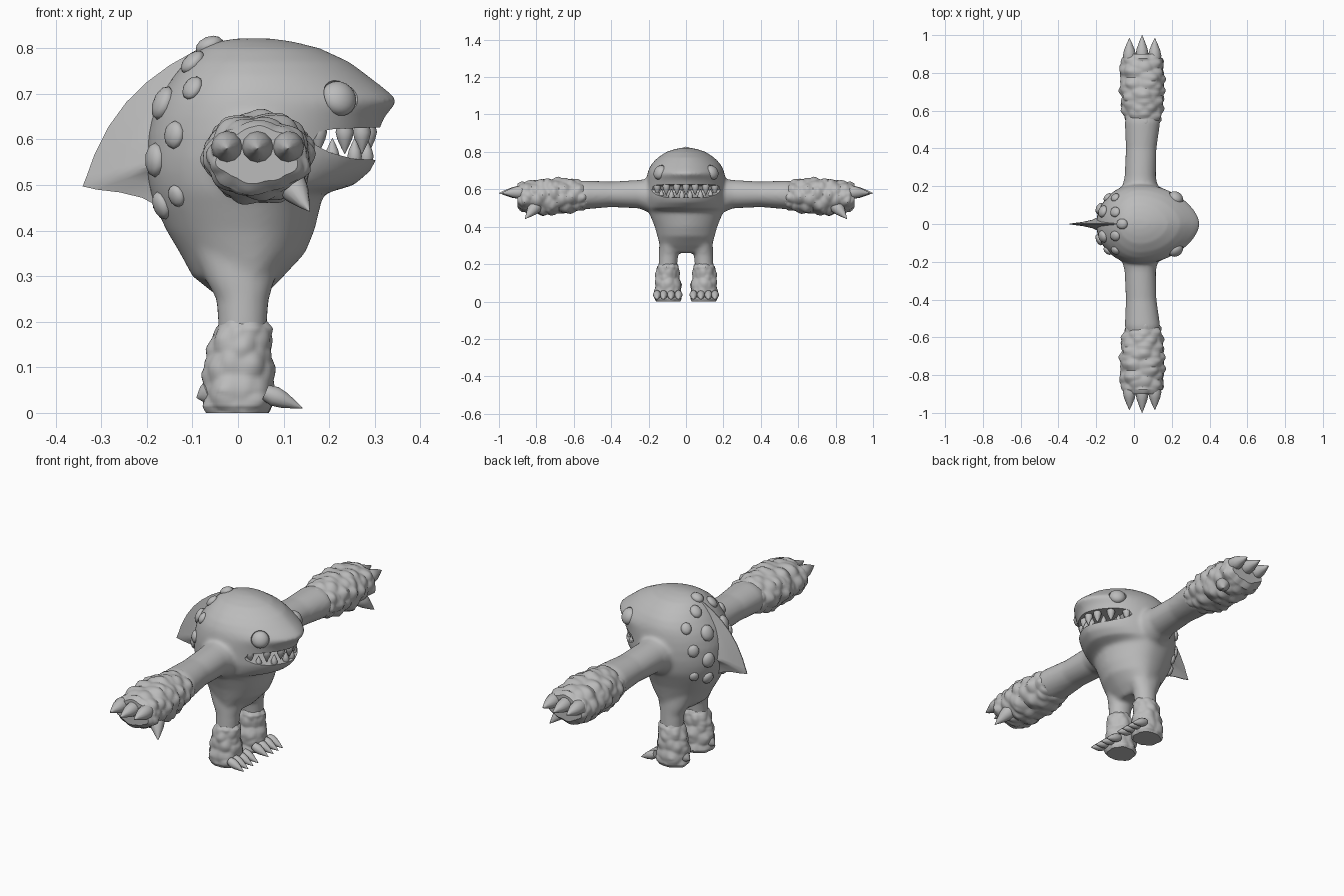
import bpy, bmesh, math
from mathutils import Vector, noise
from mathutils.bvhtree import BVHTree

start_cube = bpy.data.objects.get("Cube")
if start_cube:
    bpy.data.objects.remove(start_cube, do_unlink=True)

grey = bpy.data.materials.new("clay_grey")
grey.use_nodes = True
colour = (0.5, 0.5, 0.5, 1)
grey.diffuse_color = colour
grey.node_tree.nodes["Principled BSDF"].inputs["Base Color"].default_value = colour


def finish(name, bm, angle=40):
    bmesh.ops.recalc_face_normals(bm, faces=bm.faces)
    mesh = bpy.data.meshes.new(name)
    bm.to_mesh(mesh)
    bm.free()
    mesh.materials.append(grey)
    obj = bpy.data.objects.new(name, mesh)
    bpy.context.collection.objects.link(obj)
    shade(obj, angle)
    return obj


def shade(obj, angle):
    bpy.ops.object.select_all(action="DESELECT")
    obj.select_set(True)
    bpy.context.view_layer.objects.active = obj
    bpy.ops.object.shade_smooth_by_angle(angle=math.radians(angle))


def loft(bm, rings):
    """Skin a list of closed rings and cap both ends."""
    loops = [[bm.verts.new(p) for p in ring] for ring in rings]
    count = len(loops[0])
    for a, b in zip(loops, loops[1:]):
        for i in range(count):
            j = (i + 1) % count
            bm.faces.new((a[i], a[j], b[j], b[i]))
    bm.faces.new(loops[0])
    bm.faces.new(loops[-1])


def resample(stations, steps):
    """Linear in-betweens for a table of stations."""
    out = []
    for a, b in zip(stations, stations[1:]):
        out += [[p + (q - p) * k / steps for p, q in zip(a, b)] for k in range(steps)]
    return out + [stations[-1]]


def limb(bm, stations, side, along_y, steps=4, sides=32, scales=0.0):
    """Tube along y (arm) or z (leg), optionally covered in rocky scales."""
    rings = []
    for p, cx, c, ra, rb in resample(stations, steps):
        ring = []
        for i in range(sides):
            t = math.tau * i / sides
            u, v = math.cos(t), math.sin(t)
            cell = noise.voronoi(Vector((u * 1.5, v * 1.5, p * 22)))[0][0]
            k = 1 + scales * (0.45 - cell)
            x, w = cx + ra * u * k, c + rb * v * k
            ring.append((x, side * p, w) if along_y else (x, side * w, p))
        rings.append(ring)
    loft(bm, rings)


def claw(name, base, tip, radius):
    base, tip = Vector(base), Vector(tip)
    turn = (tip - base).to_track_quat("Z", "Y")
    rings = []
    for t, r in ((0, 0.8), (0.25, 1), (0.5, 0.8), (0.8, 0.36), (1, 0.02)):
        centre = base.lerp(tip, t)
        rings.append([centre + turn @ Vector((math.cos(a), math.sin(a), 0)) * r * radius
                      for a in (math.tau * i / 12 for i in range(12))])
    bm = bmesh.new()
    loft(bm, rings)
    return finish(name, bm, 50)


def ball(name, centre, size, normal, detail=3):
    bm = bmesh.new()
    bmesh.ops.create_icosphere(bm, subdivisions=detail, radius=1)
    turn = normal.to_track_quat("Z", "Y")
    for v in bm.verts:
        v.co = centre + turn @ (v.co * Vector(size))
    return finish(name, bm, 60)


def bake(obj):
    """Apply the modifier stack."""
    evaluated = obj.evaluated_get(bpy.context.evaluated_depsgraph_get())
    mesh = bpy.data.meshes.new_from_object(evaluated)
    obj.modifiers.clear()
    obj.data = mesh


def cut(obj, cutter):
    mod = obj.modifiers.new("cut", "BOOLEAN")
    mod.operation, mod.solver, mod.object = "DIFFERENCE", "EXACT", cutter
    bake(obj)
    bpy.data.objects.remove(cutter, do_unlink=True)


# Body sections: height, back x, front x, half width
sections = [
    (0.26, -0.05, 0.06, 0.09), (0.3, -0.1, 0.1, 0.14), (0.35, -0.127, 0.147, 0.153),
    (0.4, -0.157, 0.168, 0.167), (0.45, -0.18, 0.18, 0.187), (0.48, -0.19, 0.187, 0.2),
    (0.5, -0.195, 0.255, 0.206), (0.53, -0.2, 0.29, 0.211), (0.56, -0.2, 0.306, 0.215),
    (0.61, -0.197, 0.306, 0.215), (0.65, -0.188, 0.322, 0.212), (0.685, -0.175, 0.352, 0.206),
    (0.71, -0.16, 0.324, 0.198), (0.74, -0.14, 0.285, 0.18), (0.77, -0.115, 0.245, 0.15),
    (0.8, -0.08, 0.18, 0.105), (0.815, -0.045, 0.12, 0.06), (0.822, 0.0, 0.07, 0.02)]
MID = 0.03


def section_point(section, t, inset=0.0):
    z, back, front, half = section
    c, s = math.cos(t), math.sin(t)
    reach = front - MID if c > 0 else MID - back
    power = 1.2 if c > 0 else 1.0
    y = math.copysign(abs(s) ** power, s) * (half - inset)
    return Vector((MID + c * (reach - inset), y, z))


# Smooth skin: trunk, upper arms and upper legs fused together
bm = bmesh.new()
loft(bm, [[section_point(s, math.tau * i / 64) for i in range(64)] for s in sections])
upper_arm = [(0.1, 0.03, 0.565, 0.1, 0.1), (0.2, 0.032, 0.567, 0.094, 0.09),
             (0.25, 0.033, 0.574, 0.083, 0.076), (0.4, 0.038, 0.573, 0.081, 0.068),
             (0.54, 0.045, 0.57, 0.094, 0.077), (0.6, 0.045, 0.565, 0.08, 0.07)]
upper_leg = [(0.36, 0.0, 0.08, 0.1, 0.06), (0.29, 0.005, 0.088, 0.075, 0.056),
             (0.25, 0.01, 0.093, 0.058, 0.052), (0.2, 0.01, 0.097, 0.054, 0.05),
             (0.12, 0.01, 0.098, 0.055, 0.05)]
for side in (-1, 1):
    limb(bm, upper_arm, side, True)
    limb(bm, upper_leg, side, False)
body = finish("body", bm, 40)
remesh = body.modifiers.new("fuse", "REMESH")
remesh.mode, remesh.voxel_size = "VOXEL", 0.01
soften = body.modifiers.new("soften", "SMOOTH")
soften.factor, soften.iterations = 0.5, 6
bake(body)
skin = BVHTree.FromPolygons([v.co.copy() for v in body.data.vertices],
                            [tuple(p.vertices) for p in body.data.polygons])


def on_skin(x, z, side):
    """Skin position and normal seen from the side."""
    hit = skin.ray_cast(Vector((x, side, z)), Vector((0, -side, 0)))
    if hit[0] is None:
        hit = skin.find_nearest(Vector((x, side * 0.04, z)))
    return hit[0], hit[1]


# Mouth opening, cut right across the head
mouth = [(0.165, 0.597), (0.178, 0.617), (0.21, 0.623), (0.4, 0.63),
         (0.4, 0.55), (0.25, 0.558), (0.2, 0.572), (0.17, 0.588)]
bm = bmesh.new()
loft(bm, [[(x, y, z) for x, z in mouth] for y in (-0.4, 0.4)])
cut(body, finish("mouth_cutter", bm))

# Eyes in shallow sockets
for side, place in ((-1, "front"), (1, "back")):
    spot, normal = on_skin(0.227, 0.695, side)
    cut(body, ball("socket_cutter", spot, (0.043, 0.043, 0.03), normal))
    ball("eye_" + place, spot - normal * 0.012, (0.04, 0.04, 0.03), normal)
shade(body, 40)

# Interlocking teeth along the lips
lip = (0.59, -0.2, 0.305, 0.215)
for i in range(-6, 7):
    root = section_point(lip, i * math.radians(9.2), 0.02)
    upper = i % 2 == 0
    high, low = root.copy(), root.copy()
    high.z, low.z = (0.632, 0.568) if upper else (0.603, 0.55)
    if upper:
        claw("upper_tooth", high, low, 0.02)
    else:
        claw("lower_tooth", low, high, 0.016)

# Dorsal fin, a wedge thinning to its outer edge
fin_edge = [(-0.03, 0.815), (-0.09, 0.797), (-0.15, 0.763), (-0.2, 0.726), (-0.245, 0.682),
            (-0.285, 0.627), (-0.315, 0.567), (-0.332, 0.52), (-0.341, 0.497),
            (-0.31, 0.49), (-0.26, 0.484), (-0.21, 0.472), (-0.17, 0.45)]
heart = Vector((0, 0, 0.6))
rings = []
for x, z in fin_edge:
    half = [Vector((x, 0, z)).lerp(heart, f) + Vector((0, h, 0))
            for f, h in ((0, 0.002), (0.2, 0.011), (0.35, 0.022), (0.5, 0.045))]
    rings.append(half + [Vector((p.x, -p.y, p.z)) for p in reversed(half)])
bm = bmesh.new()
loft(bm, rings)
finish("dorsal_fin", bm, 50)

# Stony lumps over the back: x, z, radius
lumps = [(-0.1, 0.77, 0.028), (-0.1, 0.713, 0.025), (-0.165, 0.68, 0.034),
         (-0.14, 0.61, 0.027), (-0.182, 0.555, 0.033), (-0.135, 0.476, 0.022),
         (-0.168, 0.455, 0.028)]
for side in (-1, 1):
    for x, z, r in lumps:
        spot, normal = on_skin(x, z, side)
        ball("back_lump", spot, (r, r * 1.15, r * 0.6), normal, 2)
ball("crown_lump", Vector((-0.063, 0, 0.806)), (0.029, 0.032, 0.02), Vector((-0.4, 0, 1)), 2)

# Scaly forearms, feet and their claws
forearm = [(0.53, 0.045, 0.57, 0.086, 0.07), (0.58, 0.045, 0.565, 0.104, 0.086),
           (0.7, 0.045, 0.56, 0.118, 0.101), (0.8, 0.043, 0.56, 0.116, 0.096),
           (0.875, 0.043, 0.562, 0.11, 0.083), (0.9, 0.043, 0.565, 0.09, 0.06)]
foot = [(0.205, 0.01, 0.096, 0.05, 0.046), (0.185, 0.01, 0.097, 0.062, 0.058),
        (0.14, 0.005, 0.098, 0.07, 0.065), (0.1, 0.005, 0.098, 0.077, 0.069),
        (0.05, 0.002, 0.098, 0.08, 0.074), (0.015, 0.0, 0.098, 0.077, 0.076),
        (0.0, 0.0, 0.098, 0.068, 0.068)]
for side, place in ((-1, "front"), (1, "back")):
    bm = bmesh.new()
    limb(bm, forearm, side, True, 12, 72, 0.26)
    finish("forearm_" + place, bm, 35)
    bm = bmesh.new()
    limb(bm, foot, side, False, 7, 56, 0.24)
    finish("foot_" + place, bm, 35)
    for x, reach in ((-0.024, 0.985), (0.043, 1.0), (0.11, 0.985)):
        claw("finger_claw_" + place, (x, side * 0.86, 0.585), (x, side * reach, 0.58), 0.035)
    claw("thumb_claw_" + place, (0.1, side * 0.79, 0.525), (0.157, side * 0.86, 0.442), 0.036)
    for y in (0.04, 0.08, 0.12, 0.155):
        claw("toe_claw_" + place, (0.06, side * y, 0.045), (0.142, side * y, 0.01), 0.022)
    claw("heel_spur_" + place, (-0.06, side * 0.1, 0.045), (-0.091, side * 0.1, 0.033), 0.025)
